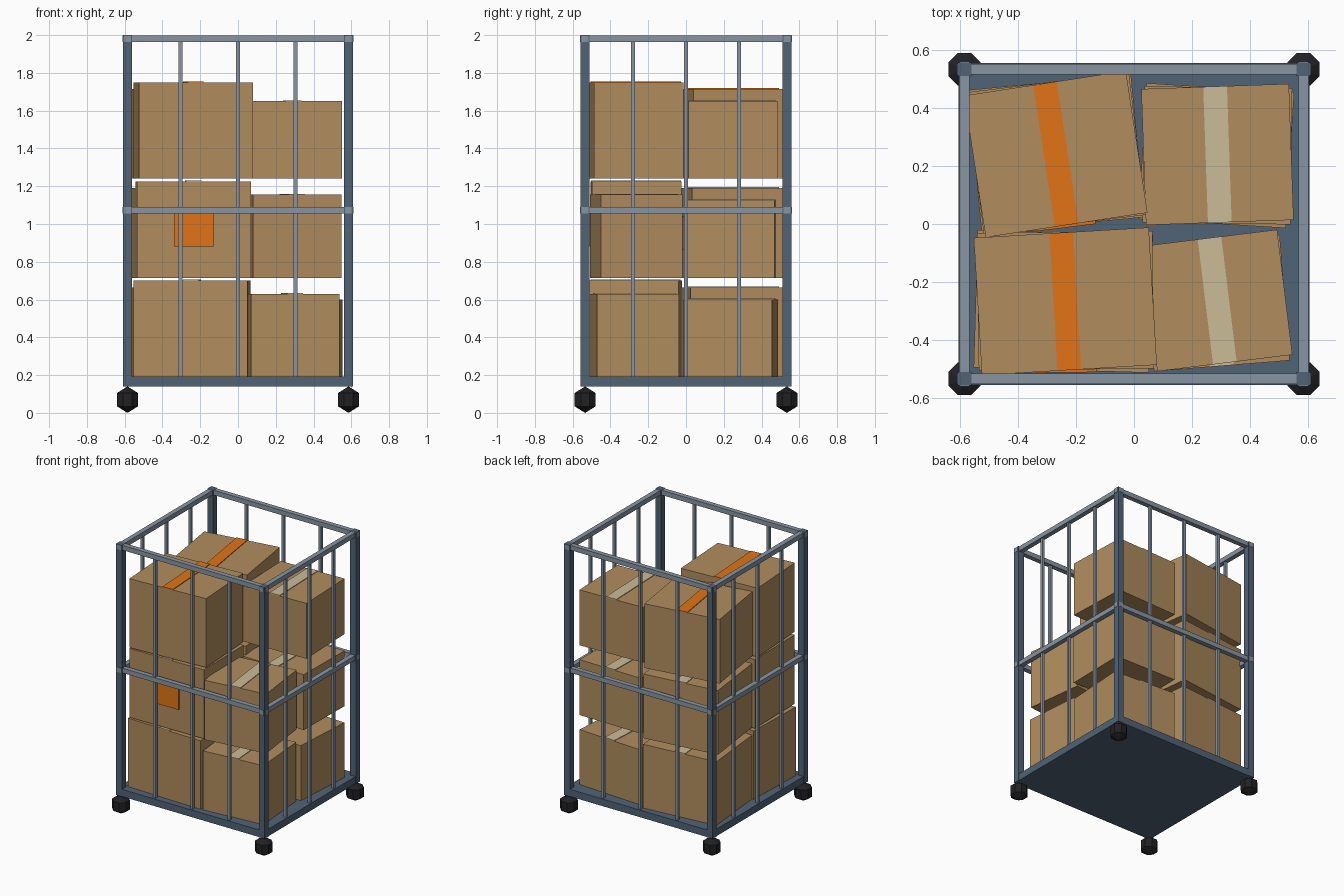
import bpy, bmesh, math
from mathutils import Matrix

if "Cube" in bpy.data.objects:
    bpy.data.objects.remove(bpy.data.objects["Cube"])


def material(name, rgb):
    m = bpy.data.materials.new(name)
    m.diffuse_color = [c ** 2.2 for c in rgb] + [1]
    m.use_nodes = True
    m.node_tree.nodes["Principled BSDF"].inputs["Base Color"].default_value = m.diffuse_color
    return m


CARD = material("cardboard", (0.69, 0.55, 0.37))
ORANGE = material("orange", (0.88, 0.45, 0.11))
TAPE = material("pale_tape", (0.79, 0.73, 0.59))
STEEL = material("dark_steel", (0.32, 0.39, 0.46))
RAIL = material("light_steel", (0.53, 0.58, 0.63))
RUBBER = material("rubber", (0.15, 0.15, 0.16))


def block(name, size, centre, mat, frame=Matrix()):
    """Axis-aligned block placed inside an optional parent frame."""
    me = bpy.data.meshes.new(name)
    bm = bmesh.new()
    bmesh.ops.create_cube(bm, size=1, matrix=Matrix.Diagonal((*size, 1)))
    bm.to_mesh(me)
    bm.free()
    ob = bpy.data.objects.new(name, me)
    bpy.context.collection.objects.link(ob)
    ob.matrix_world = frame @ Matrix.Translation(centre)
    me.materials.append(mat)
    return ob


def wheel(x, y):
    """Faceted ball castor."""
    r = 0.07
    me = bpy.data.meshes.new("castor")
    bm = bmesh.new()
    bmesh.ops.create_uvsphere(bm, u_segments=8, v_segments=3, radius=r,
                              matrix=Matrix.Rotation(math.radians(22.5), 4, 'Z'))
    bm.to_mesh(me)
    bm.free()
    ob = bpy.data.objects.new("castor", me)
    bpy.context.collection.objects.link(ob)
    ob.location = (x, y, r)
    me.materials.append(RUBBER)


PX, PY = 0.585, 0.534

# Base deck
block("base_deck", (1.21, 1.11, 0.053), (0, 0, 0.1665), STEEL)

# Corner posts and castors
for sx in (-1, 1):
    for sy in (-1, 1):
        block("corner_post", (0.048, 0.048, 1.86), (sx * PX, sy * PY, 1.07), STEEL)
        wheel(sx * PX, sy * PY)

# Horizontal rails and vertical bars on all four sides
for s in (-1, 1):
    for z in (1.072, 1.981):
        block("long_rail", (1.222, 0.036, 0.035), (0, s * PY, z), RAIL)
        block("side_rail", (0.036, 1.12, 0.035), (s * PX, 0, z), RAIL)
    for k in (-1, 0, 1):
        block("long_side_bar", (0.02, 0.02, 1.79), (k * 0.304, s * PY, 1.08), RAIL)
        block("short_side_bar", (0.02, 0.02, 1.79), (s * PX, k * 0.28, 1.08), RAIL)

# Carton stacks: size, then (x, y, angle) for each layer from the bottom up
STACKS = {
    "front_left": ((0.605, 0.475, 0.51),
                   [(-0.244, -0.267, -1.7), (-0.236, -0.265, 0.7), (-0.237, -0.267, 3.4)]),
    "front_right": ((0.47, 0.435, 0.44),
                    [(0.286, -0.273, 4.6), (0.287, -0.264, 7)]),
    "back_left": ((0.565, 0.495, 0.475),
                  [(-0.268, 0.243, 5.5), (-0.268, 0.243, 7), (-0.270, 0.241, 8.7)]),
    "back_right": ((0.51, 0.47, 0.41),
                   [(0.284, 0.236, -3.5), (0.288, 0.237, -0.8), (0.288, 0.240, 2)]),
}
for name, ((w, d, h), layers) in STACKS.items():
    for i, (x, y, a) in enumerate(layers):
        f = Matrix.Translation((x, y, 0.19 + 0.525 * i)) @ Matrix.Rotation(math.radians(a), 4, 'Z')
        left = name.endswith("left")
        block(name + "_carton", (w, d, h), (0, 0, h / 2), CARD, f)
        # Tape strip over the lid
        block(name + "_tape", (0.082, d, 0.008), (0, 0, h + 0.001),
              ORANGE if left and i == 2 else TAPE, f)
        # Orange label on the front of the middle left cartons
        if left and i == 1:
            block(name + "_label", (0.21, 0.02, 0.18), (0, -d / 2, h / 2), ORANGE, f)
